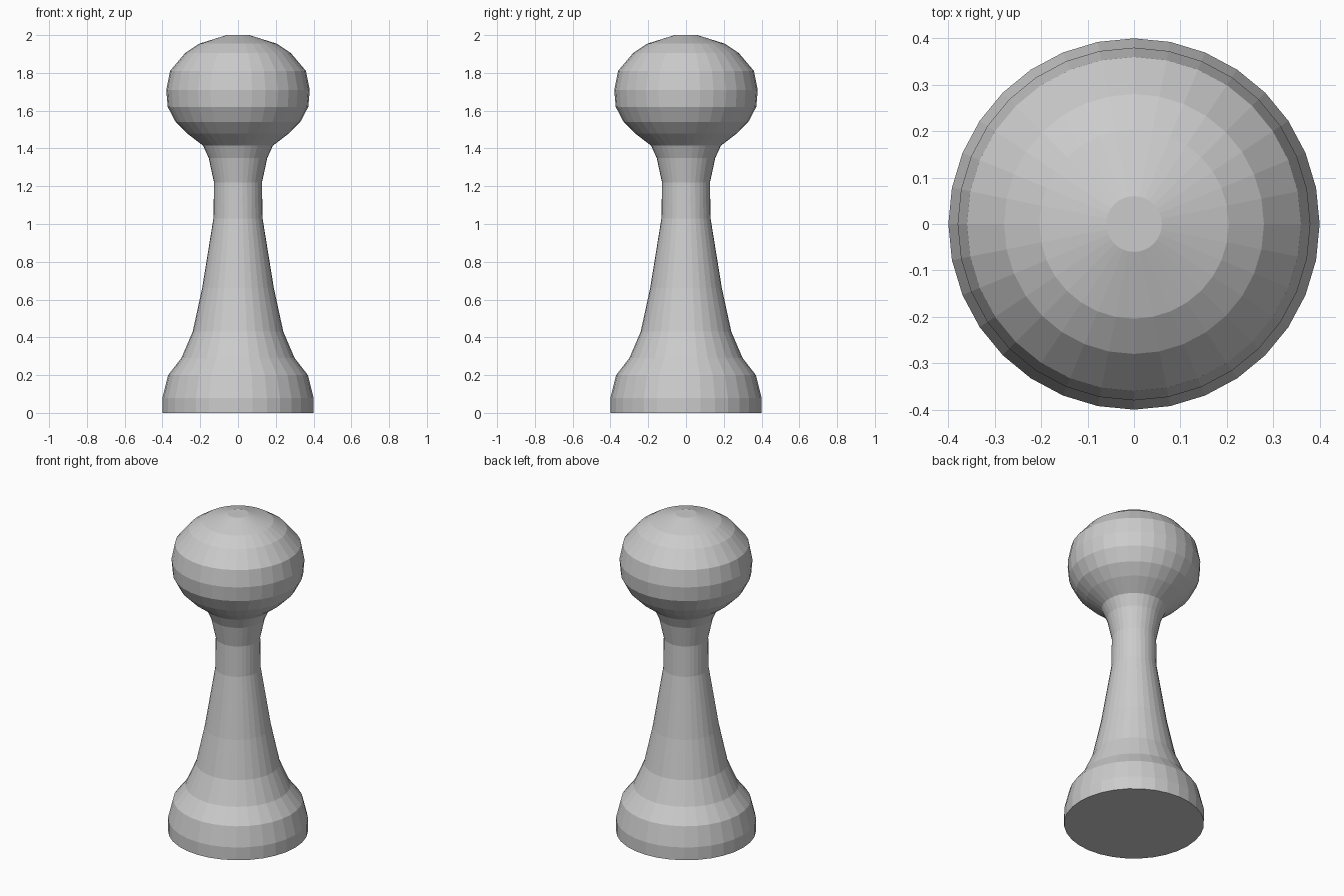
import bpy, bmesh
from math import cos, sin, tau

if "Cube" in bpy.data.objects:
    bpy.data.objects.remove(bpy.data.objects["Cube"])

SIDES = 32

# Silhouette from base to crown: (radius, height)
PROFILE = [
    # base
    (0.40, 0.0), (0.40, 0.08), (0.37, 0.20), (0.30, 0.29),
    # tapering body and neck
    (0.24, 0.43), (0.19, 0.66), (0.13, 1.03), (0.127, 1.22), (0.155, 1.35),
    # round head
    (0.185, 1.415), (0.27, 1.48), (0.33, 1.54), (0.372, 1.62), (0.38, 1.71),
    (0.36, 1.81), (0.28, 1.905), (0.204, 1.955), (0.06, 2.0),
]


def lathe(name, profile, sides):
    """Spin a profile about z into a closed, flat-shaded solid."""
    bm = bmesh.new()
    rings = [[bm.verts.new((r * cos(tau * i / sides), r * sin(tau * i / sides), z))
              for i in range(sides)] for r, z in profile]
    for low, high in zip(rings, rings[1:]):
        for i in range(sides):
            j = (i + 1) % sides
            bm.faces.new((low[i], low[j], high[j], high[i]))
    # bottom and top caps
    bm.faces.new(rings[0][::-1])
    bm.faces.new(rings[-1])
    mesh = bpy.data.meshes.new(name)
    bm.to_mesh(mesh)
    bm.free()
    obj = bpy.data.objects.new(name, mesh)
    bpy.context.collection.objects.link(obj)
    return obj


lathe("pawn", PROFILE, SIDES)
